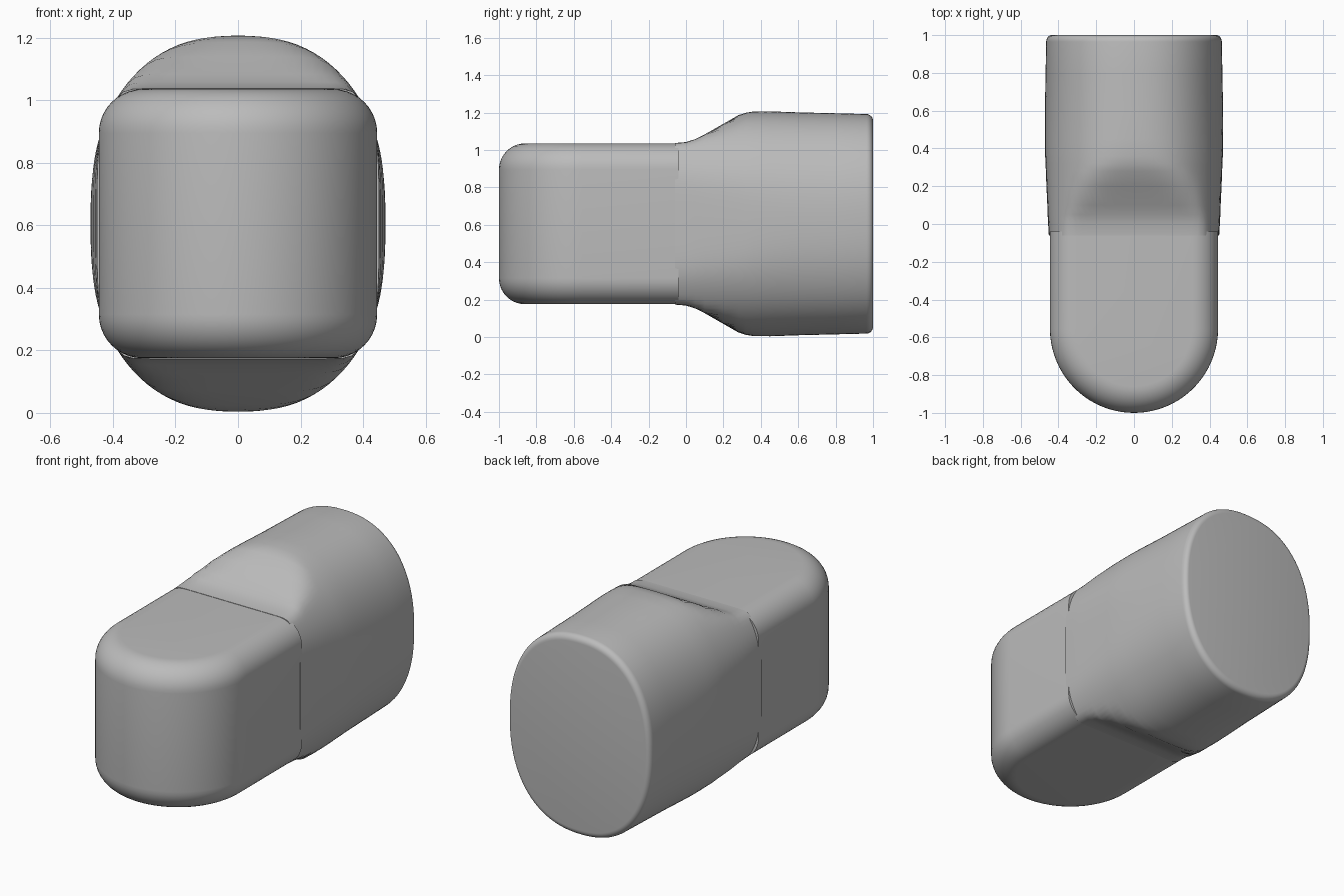
import bpy, bmesh
from math import sin, cos, pi, radians

cube = bpy.data.objects.get("Cube")
if cube:
    bpy.data.objects.remove(cube, do_unlink=True)

MID = 0.605  # height of the long axis

grey = bpy.data.materials.new("plain grey")
grey.use_nodes = True
grey.diffuse_color = (0.5, 0.5, 0.5, 1)
bsdf = grey.node_tree.nodes["Principled BSDF"]
bsdf.inputs["Base Color"].default_value = (0.5, 0.5, 0.5, 1)
bsdf.inputs["Roughness"].default_value = 0.6


def loft(name, rings):
    """Skin a list of equal-length closed rings and cap both ends."""
    bm = bmesh.new()
    loops = [[bm.verts.new(p) for p in ring] for ring in rings]
    n = len(loops[0])
    for a, b in zip(loops, loops[1:]):
        for i in range(n):
            j = (i + 1) % n
            bm.faces.new((a[i], a[j], b[j], b[i]))
    bm.faces.new(loops[0])
    bm.faces.new(loops[-1])
    bmesh.ops.recalc_face_normals(bm, faces=bm.faces)
    mesh = bpy.data.meshes.new(name)
    bm.to_mesh(mesh)
    bm.free()
    obj = bpy.data.objects.new(name, mesh)
    bpy.context.collection.objects.link(obj)
    mesh.materials.append(grey)
    bpy.ops.object.select_all(action="DESELECT")
    obj.select_set(True)
    bpy.context.view_layer.objects.active = obj
    bpy.ops.object.shade_smooth_by_angle(angle=radians(35))
    return obj


# Front block: round-nosed plan with filleted top and bottom rims
HALF_W, HALF_H, FILLET, BACK, NOSE = 0.445, 0.43, 0.14, -0.04, -0.555


def plan_ring(inset, z):
    r = HALF_W - inset
    arc = [(r * cos(pi + pi * i / 40), NOSE + r * sin(pi + pi * i / 40), z)
           for i in range(41)]
    return arc + [(r, BACK, z), (-r, BACK, z)]


levels = []
for k in range(11):
    t = k / 10 * pi / 2
    levels.append((FILLET * (1 - sin(t)), HALF_H - FILLET + FILLET * cos(t)))
rings = [plan_ring(d, MID + h) for d, h in levels]
rings += [plan_ring(d, MID - h) for d, h in reversed(levels)]
loft("front_block", rings)


# Rear barrel: oval section flattened by the sides and the upper and lower ramps
def barrel_ring(y, side, ramp, scale):
    ring = []
    for i in range(128):
        a = 2 * pi * (i + 0.5) / 128
        c, s = abs(cos(a)), abs(sin(a))
        oval = scale * ((c / 0.48) ** 2.3 + (s / 0.605) ** 2.3) ** (-1 / 2.3)
        p = 40
        r = (oval ** -p + (c / side) ** p + (s / ramp) ** p) ** (-1 / p)
        ring.append((r * cos(a), y, MID + r * sin(a)))
    return ring


# y, side half width, ramp half height, oval scale
stations = [(-0.06, 0.452, 0.432, 1), (0, 0.456, 0.437, 1), (0.05, 0.459, 0.453, 1),
            (0.1, 0.461, 0.478, 1), (0.2, 0.467, 0.535, 1), (0.28, 0.471, 0.584, 1),
            (0.32, 0.474, 0.603, 1), (0.36, 0.477, 0.62, 1), (0.45, 0.483, 0.65, 0.995),
            (0.6, 0.5, 0.7, 0.985), (0.8, 0.5, 0.7, 0.977), (0.965, 0.5, 0.7, 0.97)]
# rounded rear rim
for k in range(1, 7):
    t = k / 6 * pi / 2
    stations.append((0.965 + 0.035 * sin(t), 0.5, 0.7, 0.97 - 0.06 * (1 - cos(t))))
loft("rear_barrel", [barrel_ring(*s) for s in stations])
